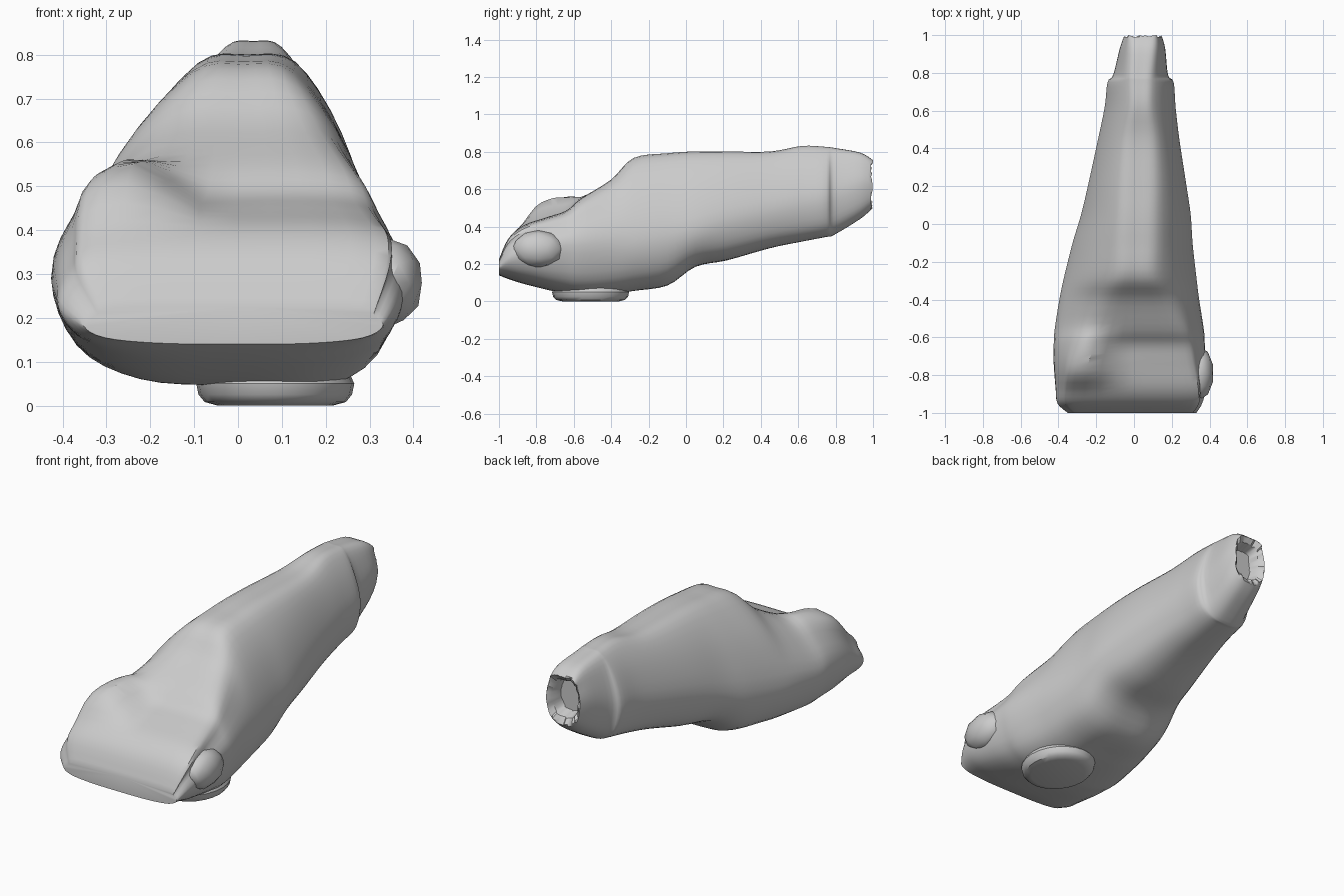
import bpy, bmesh, math, random
from mathutils import Vector

if "Cube" in bpy.data.objects:
    bpy.data.objects.remove(bpy.data.objects["Cube"])

random.seed(4)


def spline(p0, p1, p2, p3, t):
    """Catmull-Rom point between p1 and p2."""
    return 0.5 * (2 * p1 + (p2 - p0) * t + (2 * p0 - 5 * p1 + 4 * p2 - p3) * t * t
                  + (3 * p1 - p0 - 3 * p2 + p3) * t ** 3)


def skin(bm, rings):
    """Bridge closed rings of points and cap both ends."""
    loops = [[bm.verts.new(p) for p in r] for r in rings]
    for a, b in zip(loops, loops[1:]):
        for i in range(len(a)):
            j = (i + 1) % len(a)
            bm.faces.new((a[i], a[j], b[j], b[i]))
    bm.faces.new(loops[0])
    bm.faces.new(loops[-1])


def finish(name, bm):
    bmesh.ops.recalc_face_normals(bm, faces=bm.faces)
    mesh = bpy.data.meshes.new(name)
    bm.to_mesh(mesh)
    bm.free()
    ob = bpy.data.objects.new(name, mesh)
    bpy.context.collection.objects.link(ob)
    bpy.ops.object.select_all(action='DESELECT')
    ob.select_set(True)
    bpy.context.view_layer.objects.active = ob
    bpy.ops.object.shade_smooth_by_angle(angle=math.radians(35))
    return ob


# Body stations: y, bottom, top, height of widest point, left, right, top left, top right
STATIONS = [
    (-1.00, .14, .225, .18, -.35, .33, -.28, .28),
    (-.95, .12, .335, .22, -.405, .36, -.32, .31),
    (-.87, .095, .405, .25, -.415, .38, -.32, .31),
    (-.74, .065, .45, .28, -.425, .38, -.30, .28),
    (-.64, .05, .485, .30, -.425, .375, -.26, .26),
    (-.56, .045, .55, .30, -.42, .37, -.23, .24),
    (-.40, .05, .65, .32, -.395, .345, -.16, .18),
    (-.28, .06, .765, .33, -.37, .33, -.11, .13),
    (-.10, .085, .79, .36, -.325, .31, -.10, .13),
    (.05, .185, .80, .40, -.28, .30, -.09, .13),
    (.22, .22, .80, .45, -.24, .275, -.08, .13),
    (.45, .285, .80, .50, -.19, .24, -.06, .12),
    (.62, .32, .83, .54, -.155, .22, -.03, .10),
    (.75, .345, .825, .56, -.14, .21, -.03, .10),
    (.79, .355, .82, .57, -.11, .18, -.03, .10),
    (.93, .44, .795, .62, -.075, .165, -.02, .11),
    (1.00, .50, .755, .63, -.05, .145, -.02, .11),
]


def section(s):
    y, zb, zt, zw, xl, xr, tl, tr = s
    h, d, c = zt - zw, zw - zb, (xl + xr) / 2
    low = .025 * math.exp(-((y + .5) / .25) ** 2)  # right underside hangs lower

    def half(x, t, dz):
        b = c + (x - c) * .5
        return [(t, zt - .045 * h),
                (t + (x - t) * .62, zw + h * .56),
                (x, zw),
                (b + (x - b) * .72, zb + d * .36 - dz),
                (b, zb + d * .06 - dz)]
    pts = [((tl + tr) / 2, zt)] + half(xr, tr, low) + [(c, zb)] + half(xl, tl, 0)[::-1]
    pts = [Vector((x, y, z)) for x, z in pts]
    n, out = len(pts), []
    for i in range(n):
        for k in range(4):
            out.append(spline(pts[i - 1], pts[i], pts[(i + 1) % n], pts[(i + 2) % n], k / 4))
    # raised lobe on the left of the front slope
    for p in out:
        side = min(max((-.08 - p.x) / .15, 0), 1)
        high = min(max((p.z - zw) / max(h, .01), 0), 1)
        p.z += .095 * side * high * math.exp(-((y + .715) / .135) ** 4)
    return out


# Main body lofted through the stations
rings = []
for i in range(len(STATIONS) - 1):
    q = [Vector(STATIONS[min(max(j, 0), len(STATIONS) - 1)]) for j in range(i - 1, i + 3)]
    rings += [section(spline(*q, k / 4)) for k in range(4)]
rings.append(section(STATIONS[-1]))

# Uneven rim with a recess sunk into the narrow end
rim = rings[-1]
centre = sum(rim, Vector()) / len(rim)
for p in rim:
    p.y -= random.uniform(0, .02)
rim[5].y = rim[-5].y = 1.0
for scale, depth in ((.8, .02), (.66, .08)):
    rings.append([centre + (p - centre) * scale - Vector((0, depth, 0)) for p in rim])
bm = bmesh.new()
skin(bm, rings)
finish("body", bm)

# Flat foot pad underneath
bm = bmesh.new()
skin(bm, [[Vector((.085 + .175 * r * math.cos(a), -.51 + .2 * r * math.sin(a), z))
           for a in (math.tau * i / 24 for i in range(24))]
          for r, z in ((.75, 0), (.92, .008), (1.0, .025), (1.03, .05), (.95, .08))])
finish("foot_pad", bm)

# Small lump on the right flank near the wide end
bm = bmesh.new()
bmesh.ops.create_icosphere(bm, subdivisions=2, radius=1)
for v in bm.verts:
    v.co = Vector((.345 + v.co.x * .078, -.79 + v.co.y * .14, .28 + v.co.z * .1))
finish("flank_lump", bm)
